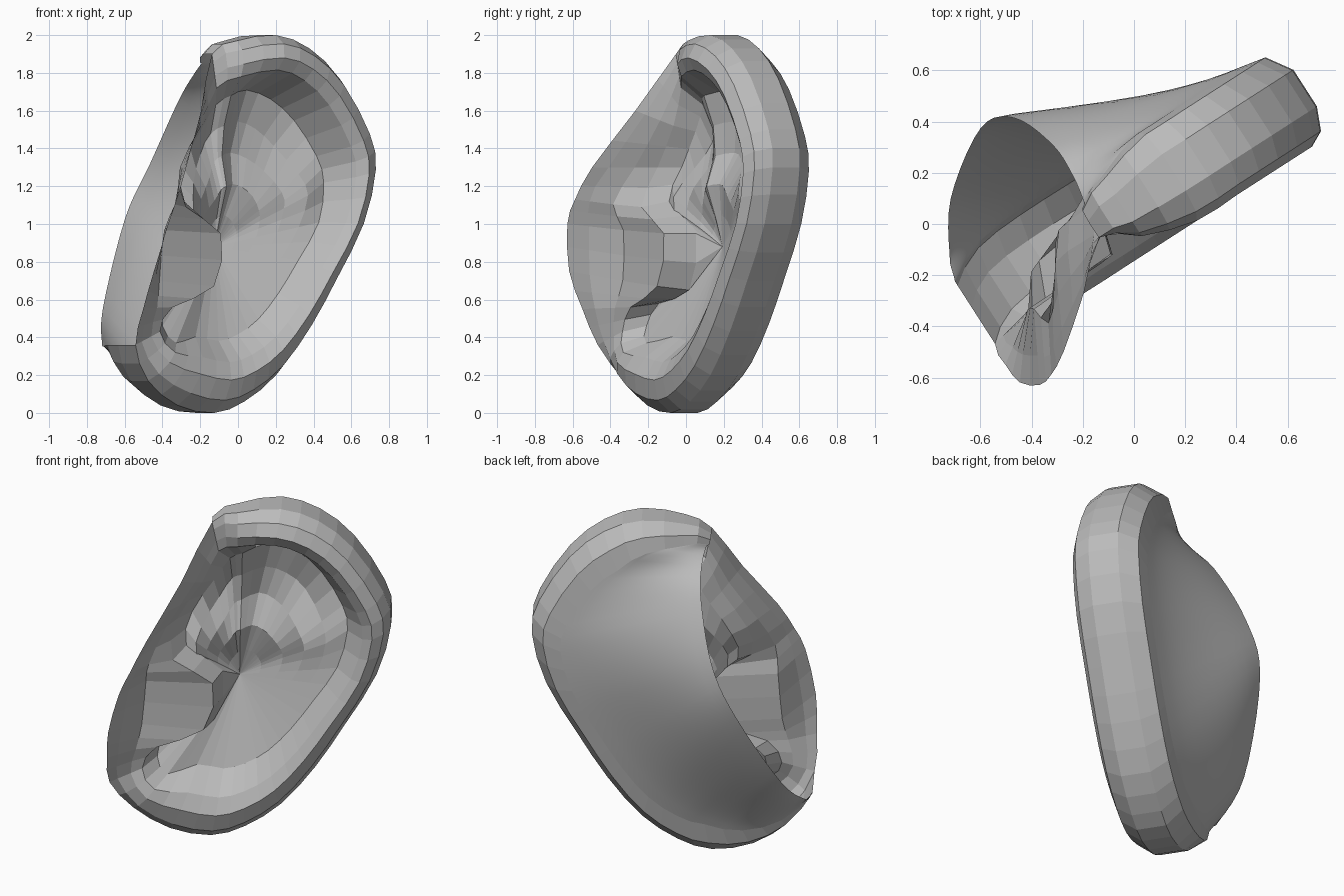
import bpy, bmesh, math
from mathutils import Vector

cube = bpy.data.objects.get("Cube")
if cube:
    bpy.data.objects.remove(cube)

grey = bpy.data.materials.new("plain_grey")
grey.use_nodes = True
tone = (0.5, 0.5, 0.5, 1)
grey.diffuse_color = tone
grey.node_tree.nodes["Principled BSDF"].inputs["Base Color"].default_value = tone

SUB = 2                               # samples per control point
CENTRE = Vector((0.03, 1.03, 0))      # ear plane: along, up, depth
FLOOR = Vector((0.0, 0.88, -0.23))    # deepest point of the bowl

# Outer edge of the ear: helix, lobe, then the front flap edge
edge_keys = [(-.145, 1.9, -.03), (0, 1.97, -.01), (.24, 2, 0), (.45, 1.93, 0), (.64, 1.77, 0),
             (.81, 1.5, 0), (.85, 1.3, 0), (.77, 1, 0), (.6, .7, 0), (.43, .43, 0),
             (.24, .2, 0), (.04, .06, 0), (-.15, 0, 0), (-.38, .04, 0), (-.58, .17, .02),
             (-.71, .36, .1), (-.72, .55, .19), (-.71, .75, .28), (-.65, 1, .33),
             (-.59, 1.13, .32), (-.5, 1.3, .27), (-.31, 1.6, .12)]
# Lip of the flap and tragus, with the step down to the bowl wall
flap = {14: ((-.46, .32, .1), (.07, .05, -.1)), 15: ((-.53, .43, .06), (.08, .03, -.1)),
        16: ((-.45, .56, .06), (.06, .02, -.14)), 17: ((-.19, .67, .06), (.05, -.02, -.17)),
        18: ((-.14, .95, .05), (.05, 0, -.17)), 19: ((-.36, 1.09, .05), (.07, .03, -.13)),
        20: ((-.34, 1.3, -.04), (.08, 0, -.1)), 21: ((-.2, 1.52, -.05), (.06, -.03, -.1)),
        0: ((-.11, 1.72, -.04), (.06, -.09, -.1)), 1: ((0, 1.78, .03), (.02, -.1, -.13))}
# Hollow of the flap in front of the tragus
sag = {16: (-.02, 0, -.02), 17: (-.16, 0, -.08), 18: (-.19, 0, -.08), 19: (-.05, 0, 0)}
# Rear edge where the ear meets the head
head_keys = [(-.12, 1.85, -.17), (-.1, 1.79, -.28), (-.1, 1.65, -.43), (-.168, 1.32, -.6),
             (-.3, 1.03, -.64), (-.55, .55, -.47), (-.686, .35, -.263)]


def place(p):
    """Turn ear-plane coordinates into world coordinates."""
    return (.84 * p.x + .54 * p.z, .54 * p.x - .84 * p.z, p.y)


def spline(keys, t, closed):
    """Catmull-Rom curve through the keys."""
    n = len(keys)
    i = math.floor(t) if closed else min(math.floor(t), n - 2)
    f = t - i
    pick = lambda j: Vector(keys[j % n] if closed else keys[max(0, min(n - 1, j))])
    a, b, c, d = (pick(i + j) for j in (-1, 0, 1, 2))
    return b + (c - a) * f / 2 + (a * 2 - b * 5 + c * 4 - d) * f**2 / 2 + (b * 3 - a - c * 3 + d) * f**3 / 2


def scaled(p, s, depth):
    q = CENTRE + (p - CENTRE) * s
    q.z = p.z + depth
    return q


def loft(name, rings, closed, tip=None, smooth=False):
    bm = bmesh.new()
    rows = [[bm.verts.new(place(p)) for p in ring] for ring in rings]
    n = len(rows[0])
    span = range(n if closed else n - 1)
    for r, s in zip(rows, rows[1:]):
        for j in span:
            k = (j + 1) % n
            bm.faces.new((r[j], r[k], s[k], s[j]))
    if tip:
        top = bm.verts.new(place(tip))
        for j in span:
            bm.faces.new((rows[-1][j], rows[-1][(j + 1) % n], top))
    bmesh.ops.remove_doubles(bm, verts=bm.verts, dist=0.001)
    bmesh.ops.recalc_face_normals(bm, faces=bm.faces)
    mesh = bpy.data.meshes.new(name)
    bm.to_mesh(mesh)
    bm.free()
    mesh.materials.append(grey)
    for f in mesh.polygons:
        f.use_smooth = smooth
    obj = bpy.data.objects.new(name, mesh)
    bpy.context.collection.objects.link(obj)


# Control points of the inner lip, the bowl wall below it and the bulge of the rim
count = len(edge_keys)
lip_keys, wall_keys, bulge_keys = [], [], []
for i, key in enumerate(edge_keys):
    p = Vector(key)
    if i in flap:
        lip, step = (Vector(v) for v in flap[i])
        wall = lip + step
        bulge = Vector(sag.get(i, (0, 0, .04 if i in (1, 14) else 0)))
    else:
        low = .07 * max(0, 1 - p.y)
        lip = scaled(p, .81 - low, .08)
        wall = scaled(p, .7 - low, -.06 - .13 * max(0, p.y - 1))
        bulge = Vector((0, 0, .07))
    lip_keys.append(lip)
    wall_keys.append(wall)
    bulge_keys.append(bulge)

# Front surface: rolled rim, flap, tragus and bowl
ts = [j / SUB for j in range(count * SUB)]
edge, lip, wall, bulge = ([spline(keys, t, True) for t in ts]
                          for keys in (edge_keys, lip_keys, wall_keys, bulge_keys))
rings = [edge]
for f in (.25, .65):
    ring = []
    for e, l, b in zip(edge, lip, bulge):
        rolled = b.z > 0
        ring.append(e.lerp(l, f) + b * (1 if rolled else f / .65))
    rings.append(ring)
rings += [lip, wall]
for f in (.2, .4, .6, .8):
    ring = []
    for w in wall:
        q = w.lerp(FLOOR, f)
        ridge = math.exp(-((q.y - 1.16) / .12) ** 2)
        hollow = math.exp(-((q.y - 1.45) / .12) ** 2)
        q.z += .06 * ridge - .05 * hollow
        ring.append(q)
    rings.append(ring)
loft("ear_front", rings, True, FLOOR)

# Outer band of the rim, narrowing towards the top attachment
last = 15
rear_ts = [j / SUB for j in range(last * SUB + 1)]
outer = edge[:len(rear_ts)]
band = [outer]
for s, depth in ((1, -.17), (.92, -.27), (.8, -.29)):
    ring = []
    for p, t in zip(outer, rear_ts):
        shrink = (1 - s) * min(1, .25 + t * .25, (last - t) / 3)
        ring.append(scaled(p, 1 - shrink, depth * min(1, .45 + t * .3)))
    band.append(ring)
loft("ear_rim", band, False)

# Domed back, running from the rim to the open edge at the head
head = [spline(head_keys, t / last * (len(head_keys) - 1), False) for t in rear_ts]
dome, steps = [], 12
for k in range(steps + 1):
    s = k / steps
    ease = .65 * s + .35 * s * s * (3 - 2 * s)
    ring = []
    for g, h in zip(band[-1], head):
        q = g.lerp(h, s)
        q.z = g.z + (h.z - g.z) * ease
        ring.append(q)
    dome.append(ring)
loft("ear_back", dome, False, smooth=True)
